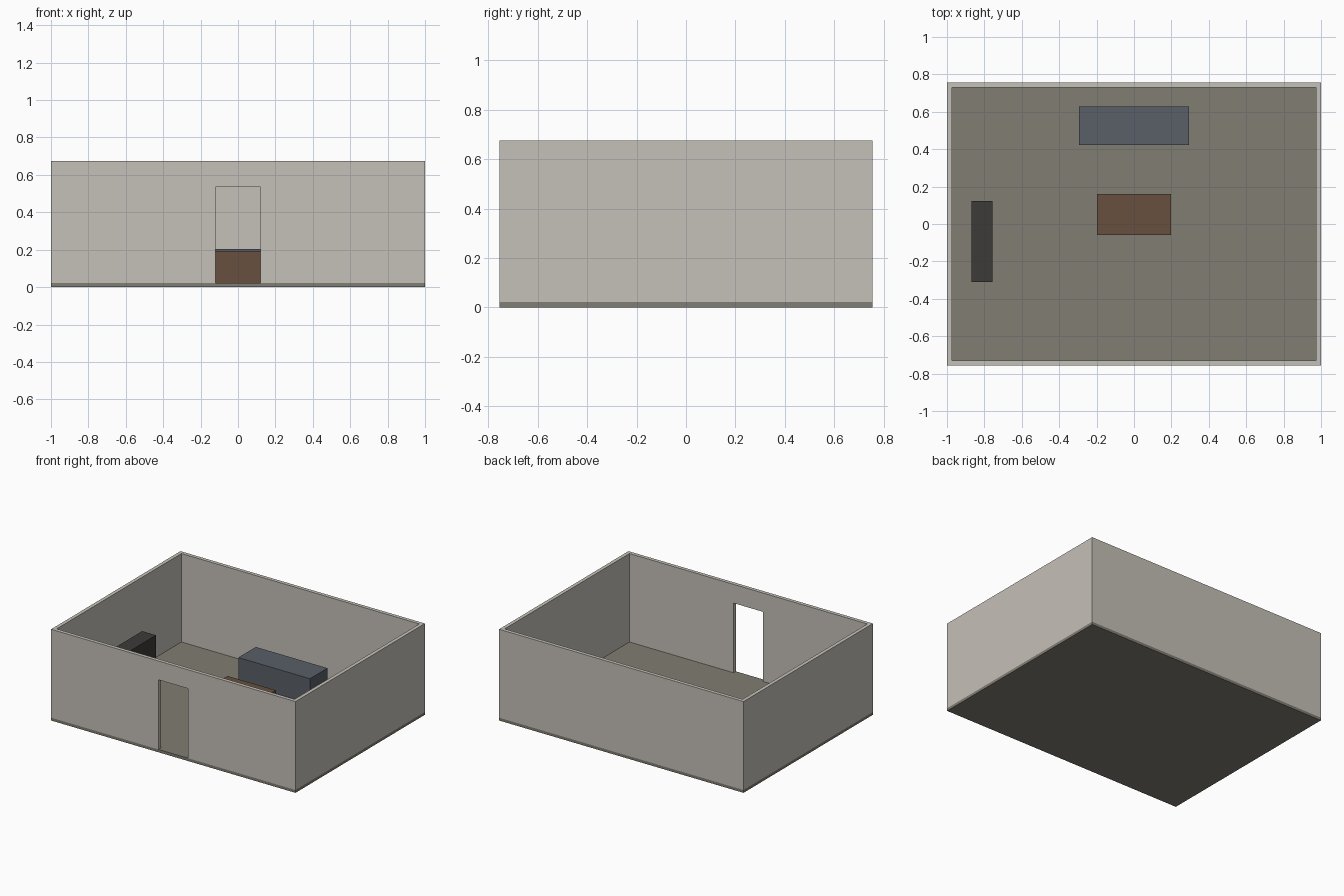
import bpy

if "Cube" in bpy.data.objects:
    bpy.data.objects.remove(bpy.data.objects["Cube"])

W, D, H = 1.0, 0.756, 0.675   # half width, half depth, height
FLOOR, T = 0.021, 0.027       # floor thickness, wall thickness


def material(name, rgb):
    m = bpy.data.materials.new(name)
    m.diffuse_color = (*rgb, 1)
    m.use_nodes = True
    m.node_tree.nodes["Principled BSDF"].inputs["Base Color"].default_value = m.diffuse_color
    return m


def box(name, x, y, z, mat=None):
    """Box from (min, max) ranges."""
    bpy.ops.mesh.primitive_cube_add(
        size=1, location=[(a + b) / 2 for a, b in (x, y, z)])
    o = bpy.context.object
    o.name = name
    o.scale = [b - a for a, b in (x, y, z)]
    bpy.ops.object.transform_apply(location=False, rotation=False, scale=True)
    if mat:
        o.data.materials.append(mat)
    return o


def cut(target, cutter):
    mod = target.modifiers.new("cut", 'BOOLEAN')
    mod.operation = 'DIFFERENCE'
    mod.solver = 'EXACT'
    mod.object = cutter
    bpy.context.view_layer.objects.active = target
    bpy.ops.object.modifier_apply(modifier=mod.name)
    bpy.data.objects.remove(cutter)


plaster = material("plaster", (0.56, 0.53, 0.48))
carpet = material("carpet", (0.22, 0.205, 0.17))
fabric = material("blue_fabric", (0.10, 0.115, 0.14))
wood = material("brown_wood", (0.135, 0.08, 0.05))
dark = material("dark_wood", (0.048, 0.044, 0.04))

# Floor slab
box("floor", (-W, W), (-D, D), (0, FLOOR), carpet)

# Walls: hollow shell with a doorway in the front
walls = box("walls", (-W, W), (-D, D), (FLOOR, H), plaster)
cut(walls, box("room_cutter", (-W + T, W - T), (-D + T, D - T), (-0.1, 1)))
cut(walls, box("door_cutter", (-0.121, 0.121), (-D - 0.1, -D + 0.1), (-0.1, 0.536)))

# Furniture blocks standing on the floor
box("sofa", (-0.293, 0.293), (0.422, 0.627), (FLOOR, 0.205), fabric)
box("table", (-0.197, 0.197), (-0.059, 0.16), (FLOOR, 0.194), wood)
box("cabinet", (-0.87, -0.757), (-0.31, 0.123), (FLOOR, 0.36), dark)
